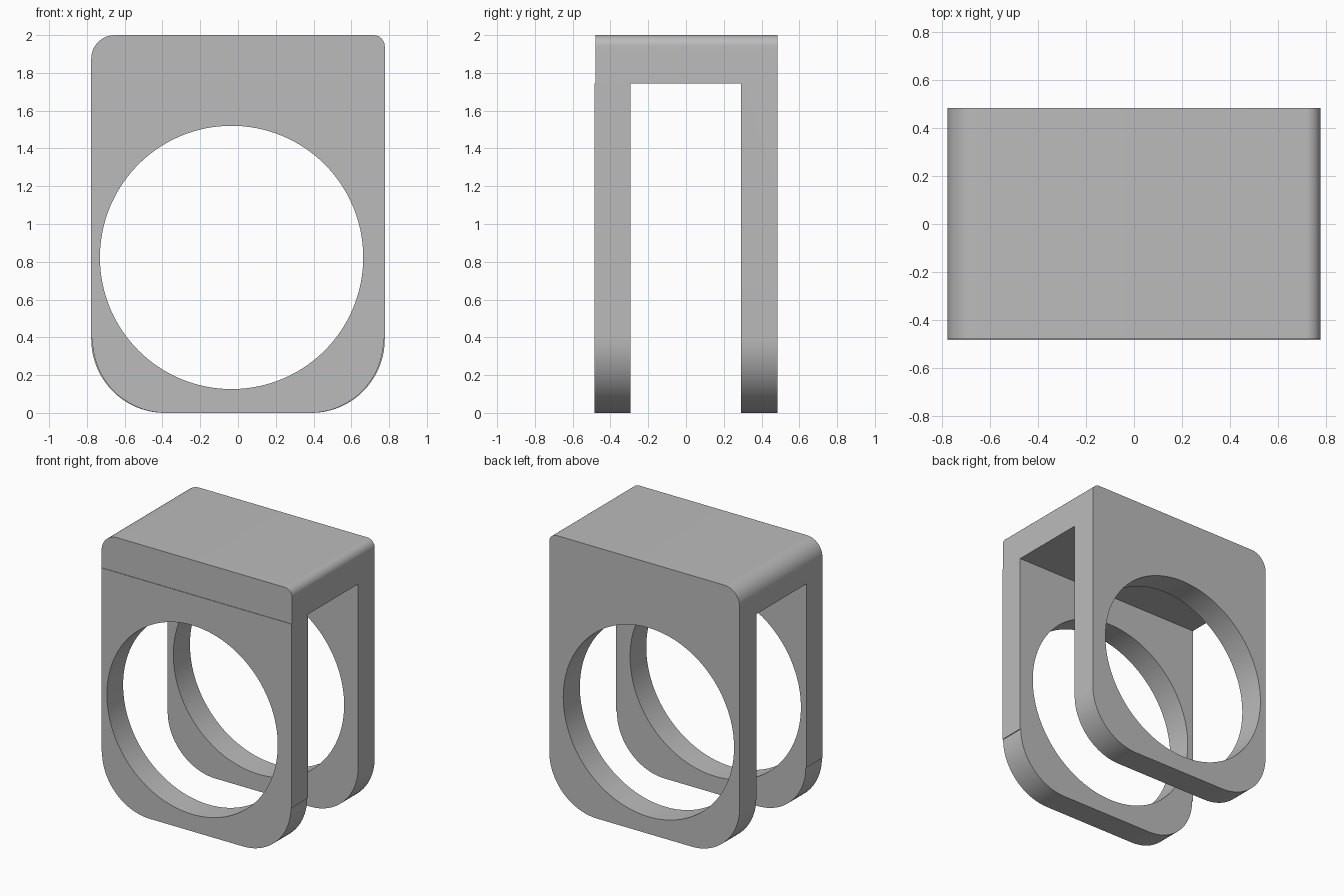
import bpy, bmesh, math
from mathutils import Matrix

cube = bpy.data.objects.get("Cube")
if cube:
    bpy.data.objects.remove(cube, do_unlink=True)

HALF, HEIGHT, SLOT_TOP = 0.777, 2.0, 1.745
FRONT, BACK, BRIDGE_FRONT = -0.484, 0.484, -0.48
SLOT_FRONT, SLOT_BACK = -0.295, 0.29
HOLE_X, HOLE_Z, HOLE_R = -0.034, 0.823, 0.697
FOOT_R, FOOT_INSET = 0.39, 0.006

grey = bpy.data.materials.new("plain grey")
grey.use_nodes = True
colour = (0.5, 0.5, 0.5, 1)
grey.diffuse_color = colour
grey.node_tree.nodes["Principled BSDF"].inputs["Base Color"].default_value = colour


def arc(cx, cz, r, start, steps=20):
    """Quarter circle, counter-clockwise from the start angle in degrees."""
    angles = [math.radians(start + 90 * i / steps) for i in range(steps + 1)]
    return [(cx + r * math.cos(a), cz + r * math.sin(a)) for a in angles]


def finish(name, bm):
    bmesh.ops.recalc_face_normals(bm, faces=bm.faces)
    mesh = bpy.data.meshes.new(name)
    bm.to_mesh(mesh)
    bm.free()
    mesh.materials.append(grey)
    ob = bpy.data.objects.new(name, mesh)
    bpy.context.collection.objects.link(ob)
    return ob


def extrude_profile(name, points, y0, y1):
    bm = bmesh.new()
    face = bm.faces.new([bm.verts.new((x, y0, z)) for x, z in points])
    out = bmesh.ops.extrude_face_region(bm, geom=[face], use_keep_orig=True)
    verts = [v for v in out["geom"] if isinstance(v, bmesh.types.BMVert)]
    bmesh.ops.translate(bm, verts=verts, vec=(0, y1 - y0, 0))
    return finish(name, bm)


def cut(ob, *cutters):
    for cutter in cutters:
        mod = ob.modifiers.new("cut", "BOOLEAN")
        mod.operation, mod.solver, mod.object = "DIFFERENCE", "EXACT", cutter
    # Apply the cuts, then smooth the round walls only
    bpy.ops.object.select_all(action="DESELECT")
    bpy.context.view_layer.objects.active = ob
    ob.select_set(True)
    for mod in list(ob.modifiers):
        bpy.ops.object.modifier_apply(modifier=mod.name)
    bpy.ops.object.shade_smooth_by_angle(angle=math.radians(25))


def feet(half, r):
    return arc(-half + r, r, r, 180) + arc(half - r, r, r, 270)


# Cutters: the round bore and the slot below the bridge
bm = bmesh.new()
bmesh.ops.create_cone(bm, cap_ends=True, segments=128, radius1=HOLE_R,
                      radius2=HOLE_R, depth=2,
                      matrix=Matrix.Translation((HOLE_X, 0, HOLE_Z))
                      @ Matrix.Rotation(math.pi / 2, 4, "X"))
bore = finish("bore_cutter", bm)
slot = extrude_profile("slot_cutter", [(-1, -1), (1, -1), (1, SLOT_TOP), (-1, SLOT_TOP)],
                       -1, SLOT_BACK)

# Bridge and back plate in one piece, with unequal top corners
body = extrude_profile(
    "bridge_and_back_plate",
    feet(HALF, FOOT_R) + arc(HALF - 0.06, HEIGHT - 0.06, 0.06, 0)
    + arc(-HALF + 0.125, HEIGHT - 0.125, 0.125, 90),
    BRIDGE_FRONT, BACK)
cut(body, slot, bore)

# Front plate, its rounded foot set in by a small step
plate = extrude_profile(
    "front_plate",
    [(-HALF, SLOT_TOP), (-HALF, FOOT_R)] + feet(HALF - FOOT_INSET, FOOT_R)
    + [(HALF, FOOT_R), (HALF, SLOT_TOP)],
    FRONT, SLOT_FRONT)
cut(plate, bore)

for helper in (bore, slot):
    bpy.data.objects.remove(helper, do_unlink=True)
